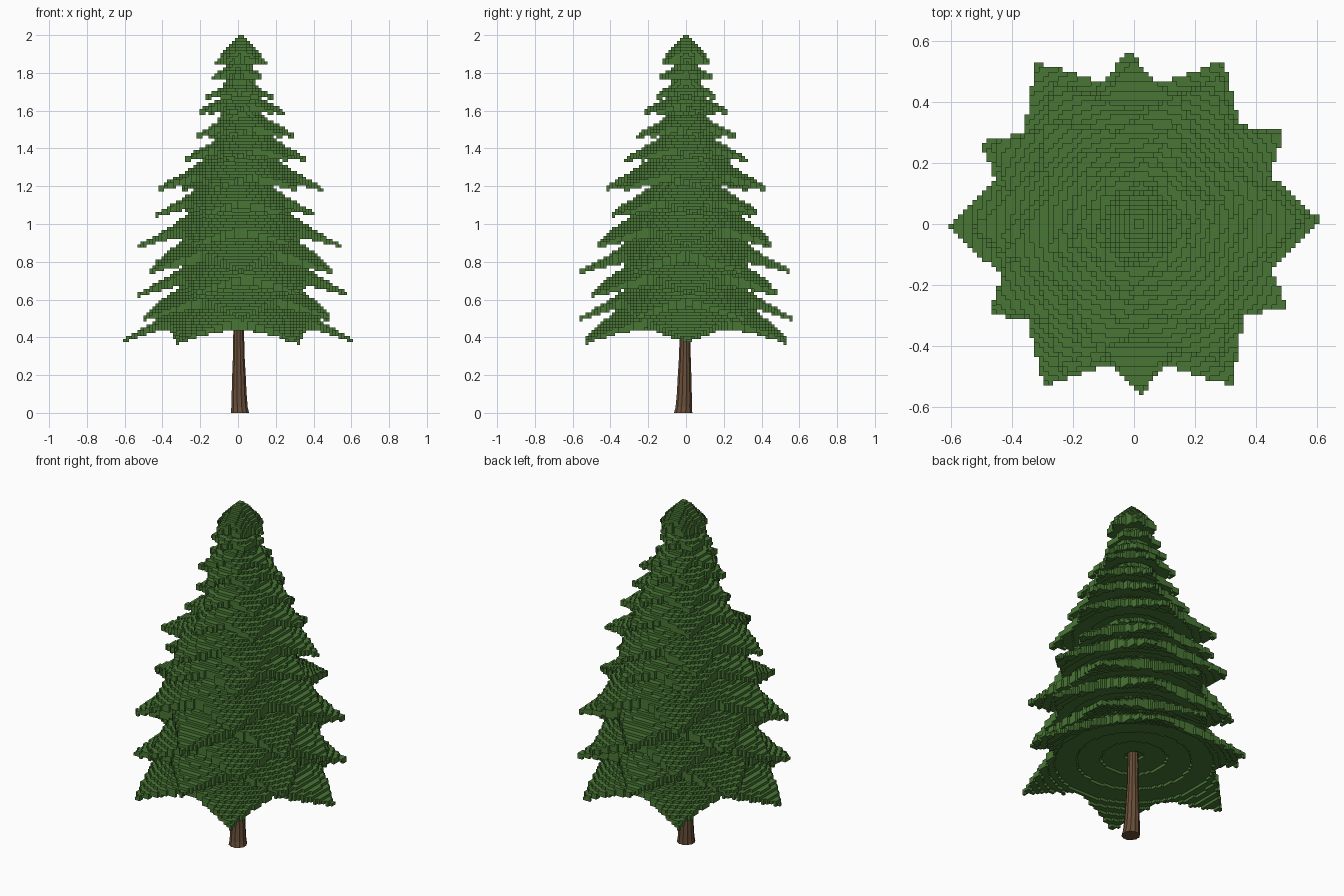
import bpy, math, random

if "Cube" in bpy.data.objects:
    bpy.data.objects.remove(bpy.data.objects["Cube"])

random.seed(4)
V = 2 / 128  # voxel size


def material(name, rgb):
    m = bpy.data.materials.new(name)
    m.diffuse_color = (*rgb, 1)
    m.use_nodes = True
    m.node_tree.nodes["Principled BSDF"].inputs["Base Color"].default_value = m.diffuse_color
    return m


def add_object(name, verts, faces, mat):
    me = bpy.data.meshes.new(name)
    me.from_pydata(verts, [], faces)
    me.materials.append(mat)
    me.update()
    ob = bpy.data.objects.new(name, me)
    bpy.context.collection.objects.link(ob)
    return ob


green = material("needle green", (0.065, 0.18, 0.035))
brown = material("bark brown", (0.14, 0.076, 0.04))

# Branch tiers: tip height, tip radius, underside slope, rotation in degrees, x offset
TIERS = [
    (0.36, 0.63, 0.42, 1, 0.0), (0.485, 0.57, 0.38, 32, 0.0),
    (0.615, 0.56, 0.32, 2, 0.03), (0.735, 0.56, 0.32, 31, 0.01),
    (0.87, 0.54, 0.32, 1, 0.01), (1.035, 0.43, 0.30, 6, -0.01),
    (1.17, 0.45, 0.32, 13, 0.012), (1.325, 0.34, 0.30, 14, 0.04),
    (1.45, 0.275, 0.30, 15, 0.04), (1.575, 0.24, 0.28, 18, 0.015),
    (1.655, 0.19, 0.25, 0, 0.01), (1.76, 0.15, 0.2, 20, 0.0),
    (1.84, 0.145, 0.1, 5, 0.015),
]
JITTER = [[random.uniform(0.97, 1.01) for _ in range(6)] for _ in TIERS]


def star_radius(n, ang):
    """Straight-edged six-point star outline of tier n."""
    t = ((math.degrees(ang) - TIERS[n][3]) / 60) % 6
    k = round(t)
    u = abs(t - k) * math.pi / 3          # angle from nearest tip
    a = TIERS[n][1] * JITTER[n][k % 6]
    b = TIERS[n][1] * 0.69
    w = math.pi / 6
    return a * b * math.sin(w) / (a * math.sin(u) + b * math.sin(w - u))


# Foliage: each tier is a drooping round shell clipped to a star outline
cells = set()
for i in range(-42, 42):
    for j in range(-42, 42):
        x, y = (i + 0.5) * V, (j + 0.5) * V
        for n, (z, r_tip, slope, rot, cx) in enumerate(TIERS):
            r, ang = math.hypot(x - cx, y), math.atan2(y, x - cx)
            if r >= star_radius(n, ang):
                continue
            u = max(0, r_tip - r)
            edge = min(u, 0.33 * r_tip)
            low = z + slope * edge + 0.12 * (u - edge)
            top = z + 0.022 + 0.46 * u + 0.55 * u * u
            if n == len(TIERS) - 1:       # rounded tree top
                top = z + 0.165 * (1 - (r / r_tip) ** 1.3)
            k0 = round(low / V)
            for k in range(k0, max(k0 + 1, min(128, round(top / V)))):
                cells.add((i, j, k))
        # solid core around the stem
        r = math.hypot(x - 0.01, y)
        for k in range(38, 120):
            if r < 0.27 - 0.21 * (k - 38) / 82:
                cells.add((i, j, k))

# Surface of the voxels: only exposed sides
SIDES = {
    (1, 0, 0): [(1, 0, 0), (1, 1, 0), (1, 1, 1), (1, 0, 1)],
    (-1, 0, 0): [(0, 0, 0), (0, 0, 1), (0, 1, 1), (0, 1, 0)],
    (0, 1, 0): [(0, 1, 0), (0, 1, 1), (1, 1, 1), (1, 1, 0)],
    (0, -1, 0): [(0, 0, 0), (1, 0, 0), (1, 0, 1), (0, 0, 1)],
    (0, 0, 1): [(0, 0, 1), (1, 0, 1), (1, 1, 1), (0, 1, 1)],
    (0, 0, -1): [(0, 0, 0), (0, 1, 0), (1, 1, 0), (1, 0, 0)],
}
index, faces = {}, []
for c in sorted(cells):
    for d, quad in SIDES.items():
        if (c[0] + d[0], c[1] + d[1], c[2] + d[2]) not in cells:
            faces.append([index.setdefault((c[0] + q[0], c[1] + q[1], c[2] + q[2]), len(index))
                          for q in quad])
add_object("foliage", [(a * V, b * V, c * V) for a, b, c in index], faces, green)

# Trunk: tapered column with shallow bark ridges
RINGS = [(0, 0.050, 0.010), (0.03, 0.045, 0.008), (0.1, 0.041, 0.006),
         (0.2, 0.037, 0.005), (0.3, 0.032, 0.004), (0.55, 0.027, 0.003)]
N = 24
verts, faces = [], []
for z, r, off in RINGS:
    for k in range(N):
        a = 2 * math.pi * k / N
        rr = r * (1.0 if k % 2 else 0.93)
        verts.append((off + rr * math.cos(a), -1.5 * off + rr * math.sin(a), z))
for m in range(len(RINGS) - 1):
    for k in range(N):
        k2 = (k + 1) % N
        faces.append((m * N + k, m * N + k2, (m + 1) * N + k2, (m + 1) * N + k))
faces.append(tuple(reversed(range(N))))
faces.append(tuple(range((len(RINGS) - 1) * N, len(RINGS) * N)))
add_object("trunk", verts, faces, brown)
